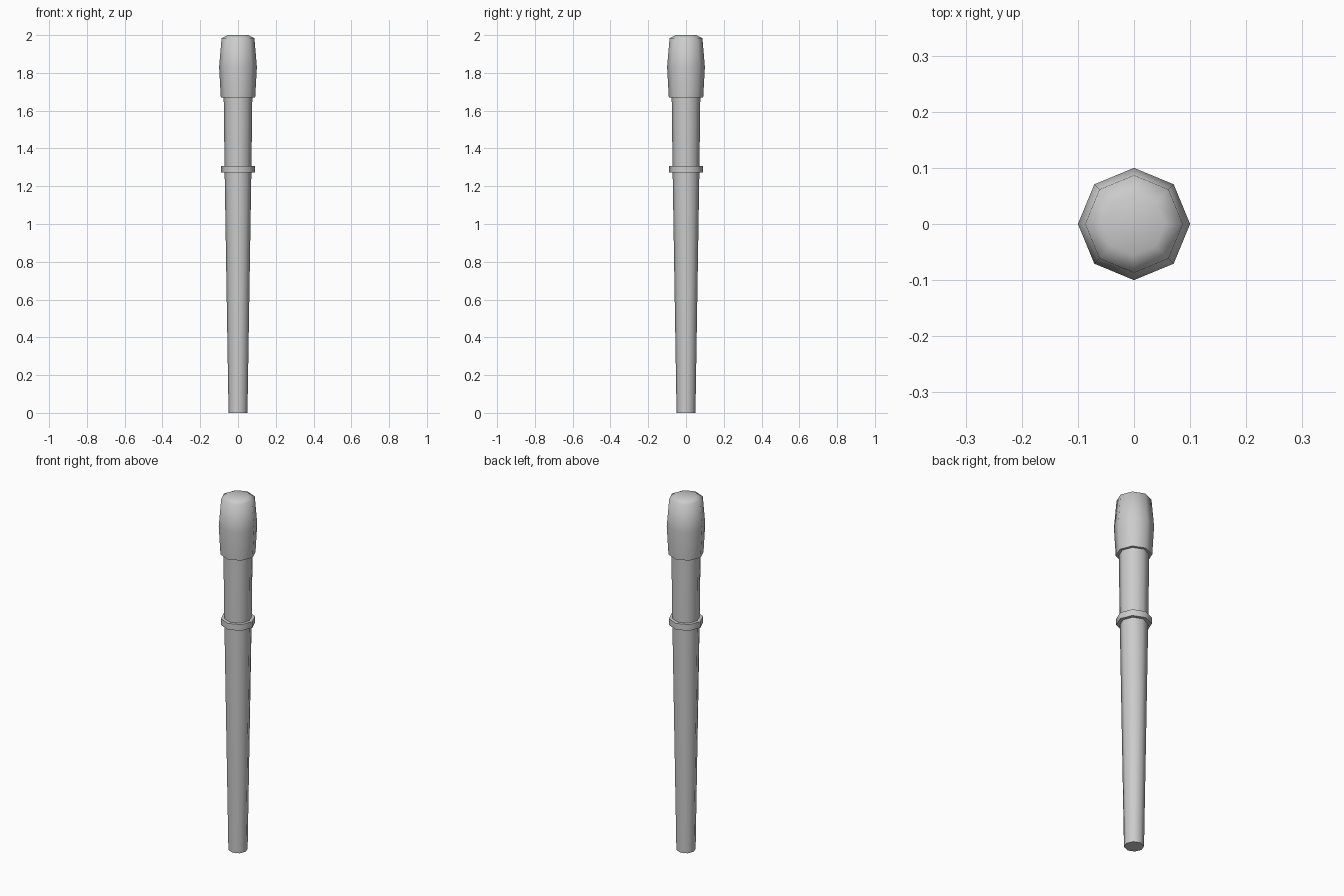
import bpy, bmesh
from math import cos, sin, pi, radians

if "Cube" in bpy.data.objects:
    bpy.data.objects.remove(bpy.data.objects["Cube"])

SIDES = 8

grey = bpy.data.materials.new("plain grey")
grey.use_nodes = True
grey.diffuse_color = (0.6, 0.6, 0.6, 1)
grey.node_tree.nodes["Principled BSDF"].inputs["Base Color"].default_value = (0.6, 0.6, 0.6, 1)


def lathe(name, profile):
    """Eight-sided turned solid from (radius, height) pairs, closed at both ends."""
    bm = bmesh.new()
    rings = [[bm.verts.new((r * cos(2 * pi * i / SIDES), r * sin(2 * pi * i / SIDES), z))
              for i in range(SIDES)] for r, z in profile]
    for low, high in zip(rings, rings[1:]):
        for i in range(SIDES):
            j = (i + 1) % SIDES
            bm.faces.new((low[i], low[j], high[j], high[i]))
    bm.faces.new(rings[0][::-1])
    bm.faces.new(rings[-1])
    mesh = bpy.data.meshes.new(name)
    bm.to_mesh(mesh)
    bm.free()
    mesh.materials.append(grey)
    obj = bpy.data.objects.new(name, mesh)
    bpy.context.collection.objects.link(obj)
    bpy.ops.object.select_all(action="DESELECT")
    obj.select_set(True)
    bpy.context.view_layer.objects.active = obj
    bpy.ops.object.shade_smooth_by_angle(angle=radians(75))
    return obj


# Tapered shaft, running up into the grip
lathe("shaft", [(0.05, 0), (0.071, 1.29), (0.076, 1.69)])

# Narrow ring around the shaft
lathe("collar", [(0.089, 1.273), (0.089, 1.308)])

# Swollen grip with a rounded-off top
lathe("grip", [(0.091, 1.67), (0.1, 1.83), (0.087, 1.984), (0.055, 2.0)])
